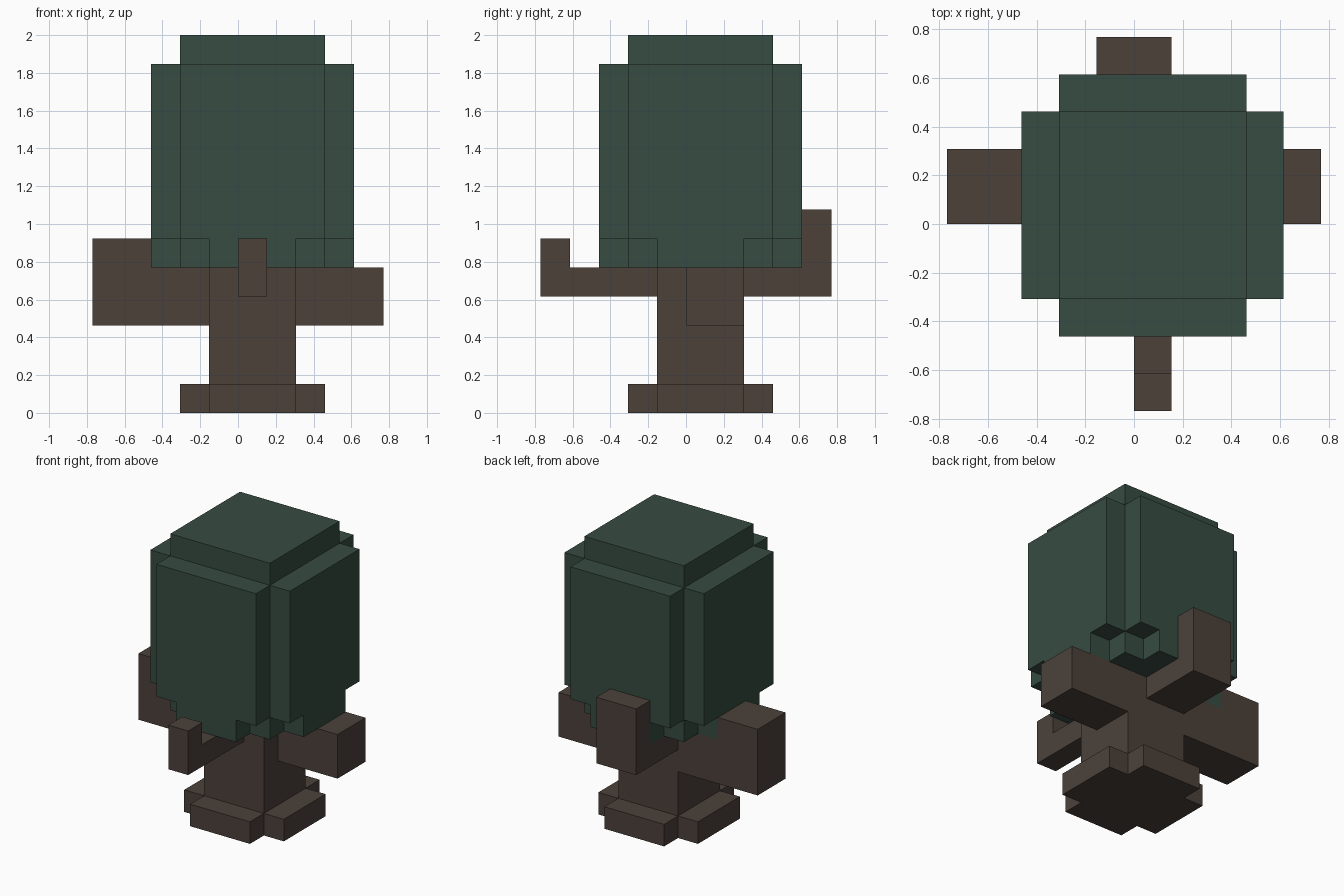
import bpy
import bmesh
from mathutils import Vector

U = 2 / 13  # edge of one block; all sizes below are in blocks

cube = bpy.data.objects.get("Cube")
if cube:
    bpy.data.objects.remove(cube, do_unlink=True)


def material(name, color):
    mat = bpy.data.materials.new(name)
    mat.use_nodes = True
    mat.diffuse_color = color
    mat.node_tree.nodes["Principled BSDF"].inputs["Base Color"].default_value = color
    return mat


bark = material("dark bark brown", (0.072, 0.053, 0.042, 1))
leaf = material("deep leaf green", (0.038, 0.072, 0.054, 1))


def extrude(name, outline, offset, mat):
    """Solid made by sweeping a flat outline along an offset."""
    bm = bmesh.new()
    face = bm.faces.new([bm.verts.new(Vector(p) * U) for p in outline])
    result = bmesh.ops.extrude_face_region(bm, geom=[face], use_keep_orig=True)
    moved = [g for g in result["geom"] if isinstance(g, bmesh.types.BMVert)]
    bmesh.ops.translate(bm, verts=moved, vec=Vector(offset) * U)
    bmesh.ops.recalc_face_normals(bm, faces=bm.faces)
    mesh = bpy.data.meshes.new(name)
    bm.to_mesh(mesh)
    bm.free()
    mesh.materials.append(mat)
    obj = bpy.data.objects.new(name, mesh)
    bpy.context.collection.objects.link(obj)
    return obj


def layer(name, corner, z0, z1, mat):
    """Four-fold symmetric slab: one corner's steps turned around the trunk axis."""
    outline = []
    for _ in range(4):
        outline += [(x + 0.5, y + 0.5, z0) for x, y in corner]
        corner = [(-y, x) for x, y in corner]
    return extrude(name, outline, (0, 0, z1 - z0), mat)


def branch(name, axis, profile, side0, side1):
    """Side profile (distance, height) along an axis, swept across its width."""
    if axis == "x":
        return extrude(name, [(d, side0, z) for d, z in profile], (0, side1 - side0, 0), bark)
    return extrude(name, [(side0, d, z) for d, z in profile], (side1 - side0, 0, 0), bark)


def hook(root, bend, tip, z0, z1, z2):
    """Branch profile with an upturned end."""
    return [(root, z0), (tip, z0), (tip, z2), (bend, z2), (bend, z1), (root, z1)]


# Trunk and roots
layer("roots", [(2.5, 1.5), (1.5, 1.5), (1.5, 2.5)], 0, 1, bark)
layer("trunk", [(1.5, 1.5)], 1, 5, bark)

# Branches
branch("left_branch", "x", [(2, 3), (5, 3), (5, 5), (2, 5)], 0, 2)
branch("right_branch", "x", hook(-1, -3, -5, 3, 5, 6), 0, 2)
branch("front_branch", "y", hook(-1, -4, -5, 4, 5, 6), 0, 1)
branch("back_branch", "y", hook(2, 4, 5, 4, 5, 7), -1, 1)

# Foliage, from the stepped underside to the cap
layer("foliage_underside",
      [(3.5, 1.5), (2.5, 1.5), (2.5, 2.5), (1.5, 2.5), (1.5, 3.5)], 5, 6, leaf)
layer("foliage_body", [(3.5, 2.5), (2.5, 2.5), (2.5, 3.5)], 6, 12, leaf)
layer("foliage_cap", [(2.5, 2.5)], 12, 13, leaf)
